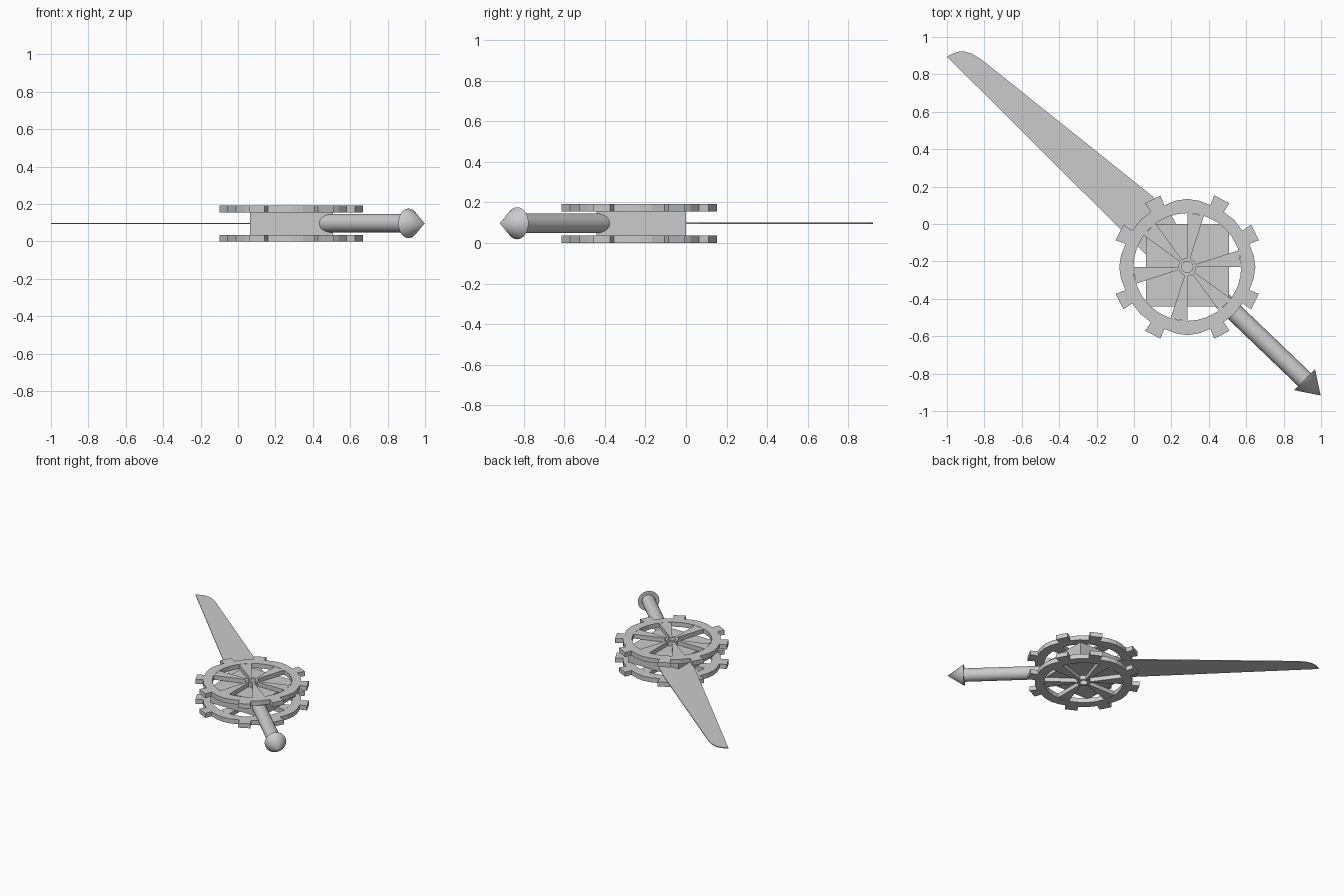
import bpy, bmesh, math
from mathutils import Vector

if "Cube" in bpy.data.objects:
    bpy.data.objects.remove(bpy.data.objects["Cube"])

CX, CY = 0.285, -0.23      # gear centre
MID = 0.097                # mid height of the whole model


def finish(name, bm):
    bmesh.ops.recalc_face_normals(bm, faces=bm.faces[:])
    me = bpy.data.meshes.new(name)
    bm.to_mesh(me)
    bm.free()
    ob = bpy.data.objects.new(name, me)
    bpy.context.collection.objects.link(ob)
    return ob


def plate(name, polys, z0, z1):
    """Flat outline faces, welded together and extruded from z0 to z1."""
    bm = bmesh.new()
    for poly in polys:
        bm.faces.new([bm.verts.new((x, y, z0)) for x, y in poly])
    bmesh.ops.remove_doubles(bm, verts=bm.verts[:], dist=1e-4)
    ext = bmesh.ops.extrude_face_region(bm, geom=bm.faces[:], use_keep_orig=True)
    top = [g for g in ext["geom"] if isinstance(g, bmesh.types.BMVert)]
    bmesh.ops.translate(bm, verts=top, vec=(0, 0, z1 - z0))
    return finish(name, bm)


def polar(r, deg):
    a = math.radians(deg)
    return (CX + r * math.cos(a), CY + r * math.sin(a))


def sector(a0, a1, ri0, ri1, ro0, ro1):
    return [polar(ri0, a0), polar(ro0, a0), polar(ro1, a1), polar(ri1, a1)]


def rod(name, p0, p1, r0, r1, sides=32):
    p0, p1 = Vector(p0), Vector(p1)
    d = p1 - p0
    bpy.ops.mesh.primitive_cone_add(vertices=sides, radius1=r0, radius2=r1,
                                    depth=d.length, location=(p0 + p1) / 2)
    ob = bpy.context.object
    ob.name = name
    ob.rotation_euler = d.to_track_quat('Z', 'Y').to_euler()
    bpy.ops.object.shade_smooth_by_angle(angle=math.radians(40))
    return ob


# Two gear wheels: toothed rim, six wedge spokes, small hub ring
R, RB, RI, RT = 0.364, 0.353, 0.288, 0.409
steps = [(0, R), (10, 0.360), (20.5, RB), (33.5, RB), (45, 0.355),
         (56.5, RB), (69.5, RB), (80, 0.360), (90, R)]
rim, spokes, hub = [], [], []
for q in range(4):
    for (a, ra), (b, rb) in zip(steps, steps[1:]):
        rim.append(sector(q * 90 + a, q * 90 + b, RI, RI, ra, rb))
    for a, b in ((20.5, 33.5), (56.5, 69.5)):
        rim.append(sector(q * 90 + a, q * 90 + b, RB, RB, RT, RT))
for a in (0, 72, 126, 180, 252, 306):
    spokes.append(sector(a, a + 18, 0.04, 0.04, RI + 0.001, RI + 0.001))
for i in range(20):
    hub.append(sector(i * 18, i * 18 + 18, 0.03, 0.03, 0.048, 0.048))

for side, z0, z1 in (("lower", 0.0, 0.036), ("upper", 0.156, 0.192)):
    plate(side + "_gear_rim", rim, z0, z1)
    plate(side + "_gear_spokes", spokes, z0 + 0.001, z1 - 0.001)
    plate(side + "_gear_hub", hub, z0, z1)

# Square block between the gears
plate("centre_block", [[(0.065, -0.44), (0.507, -0.44), (0.507, 0.0), (0.065, 0.0)]],
      0.034, 0.158)

# Thin blade with a rounded tip
plate("blade", [[(-1.0, 0.895), (0.07, -0.17), (0.2, -0.1), (0.225, 0.0), (0.19, 0.065),
                 (0.085, 0.16), (-0.80, 0.867), (-0.835, 0.892), (-0.87, 0.912),
                 (-0.905, 0.921), (-0.94, 0.921), (-0.97, 0.911)]],
      MID - 0.003, MID + 0.003)

# Handle and pointed pommel
rod("handle", (0.47, -0.408, MID), (0.914, -0.834, MID), 0.049, 0.049)
rod("pommel", (0.912, -0.832, MID), (0.998, -0.917, MID), 0.079, 0.0)
